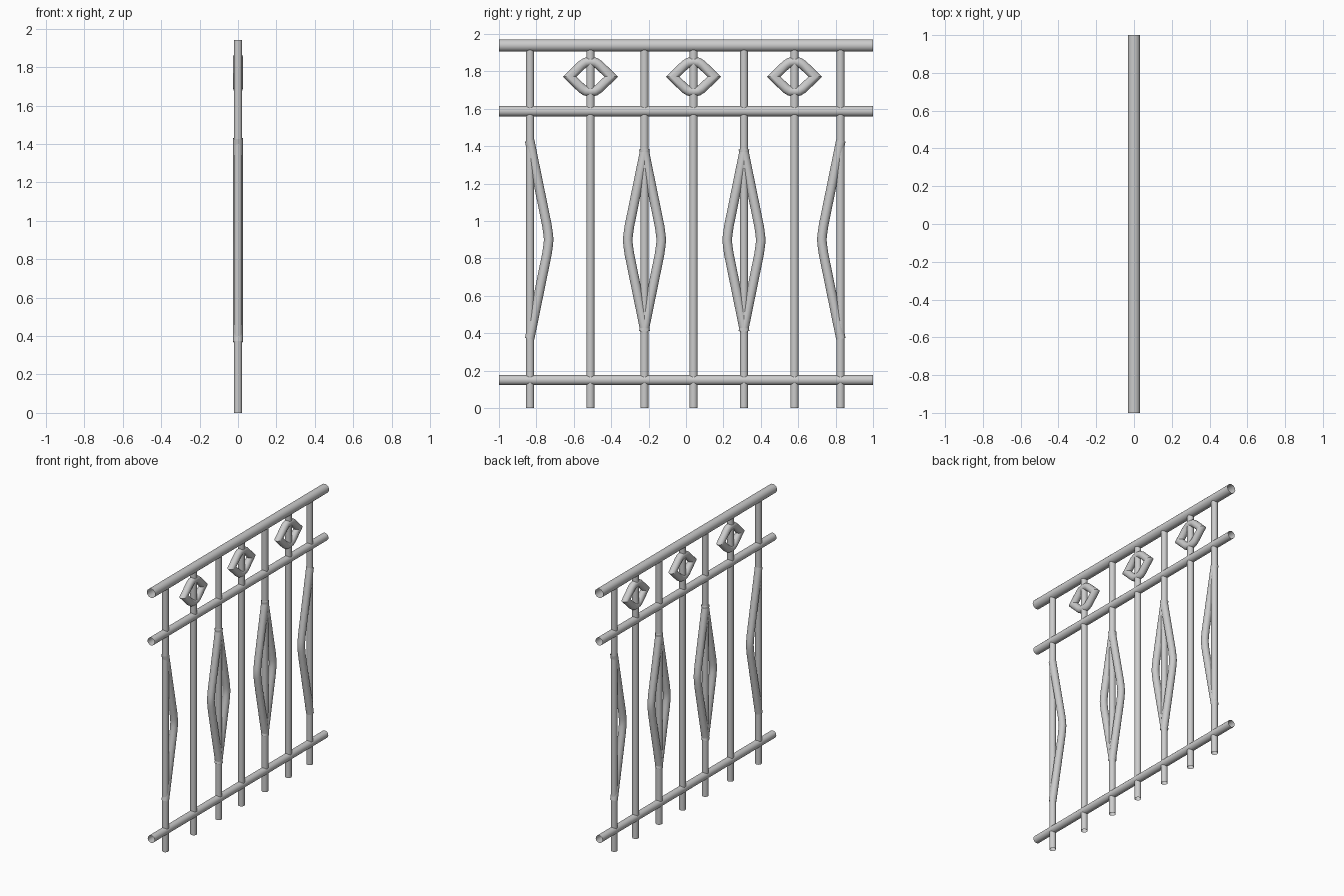
import bpy, bmesh, math
from mathutils import Vector

if "Cube" in bpy.data.objects:
    bpy.data.objects.remove(bpy.data.objects["Cube"])

SIDES = 20


def tube(name, pts, r, closed=False):
    """Open-ended round tube along a path in the YZ plane, with mitred bends."""
    bm = bmesh.new()
    P = [Vector((0, y, z)) for y, z in pts]
    n = len(P)
    rings = []
    for i, p in enumerate(P):
        prev = P[i - 1] if i > 0 or closed else None
        nxt = P[(i + 1) % n] if i < n - 1 or closed else None
        a = (p - prev).normalized() if prev is not None else (nxt - p).normalized()
        b = (nxt - p).normalized() if nxt is not None else a
        t = (a + b).normalized()
        side = Vector((0, -t.z, t.y)) / max(t.dot(a), 0.3)
        ring = []
        for k in range(SIDES):
            ang = 2 * math.pi * k / SIDES
            ring.append(bm.verts.new(p + r * (math.cos(ang) * side + Vector((math.sin(ang), 0, 0)))))
        rings.append(ring)
    for i in range(n if closed else n - 1):
        u, v = rings[i], rings[(i + 1) % n]
        for k in range(SIDES):
            j = (k + 1) % SIDES
            bm.faces.new((u[k], u[j], v[j], v[k]))
    bmesh.ops.recalc_face_normals(bm, faces=bm.faces)
    me = bpy.data.meshes.new(name)
    bm.to_mesh(me)
    bm.free()
    ob = bpy.data.objects.new(name, me)
    bpy.context.collection.objects.link(ob)
    bpy.context.view_layer.objects.active = ob
    bpy.ops.object.select_all(action='DESELECT')
    ob.select_set(True)
    bpy.ops.object.shade_smooth_by_angle(angle=math.radians(35))
    return ob


# Horizontal rails
for name, z, r in (("top_rail", 1.938, 0.033), ("middle_rail", 1.587, 0.028), ("bottom_rail", 0.149, 0.027)):
    tube(name, [(-1, z), (1, z)], r)

# Upright posts
posts = [-0.834, -0.511, -0.222, 0.04, 0.31, 0.58, 0.826]
for y in posts:
    tube("post", [(y, 0), (y, 1.942)], 0.022)


# Bent bars beside the posts
def bent_bar(y, side, reach, end_offset, half, mid):
    slope = (reach + 0.006 - end_offset) / half
    prof = [(end_offset, half), (reach + 0.006 - slope * 0.075, 0.075),
            (reach - 0.003, 0.03), (reach, 0.0)]
    prof += [(o, -h) for o, h in reversed(prof[:-1])]
    tube("bent_bar", [(y + side * o, mid + h) for o, h in prof], 0.0255)


bent_bar(posts[0], 1, 0.1, -0.002, 0.53, 0.9)
bent_bar(posts[6], -1, 0.1, -0.002, 0.53, 0.9)
for y in (posts[2], posts[4]):
    for s in (-1, 1):
        bent_bar(y, s, 0.09, -0.004, 0.49, 0.897)

# Pointed rings between the upper rails
quarter = [(0.111, 0), (0.046, 0.063), (0.026, 0.076)]
upper = quarter + [(0, 0.08)] + [(-a, b) for a, b in reversed(quarter)]
loop = upper + [(a, -b) for a, b in reversed(upper[1:-1])]
for y in (posts[1], posts[3], posts[5]):
    tube("pointed_ring", [(y + a, 1.771 + b) for a, b in loop], 0.0255, closed=True)
